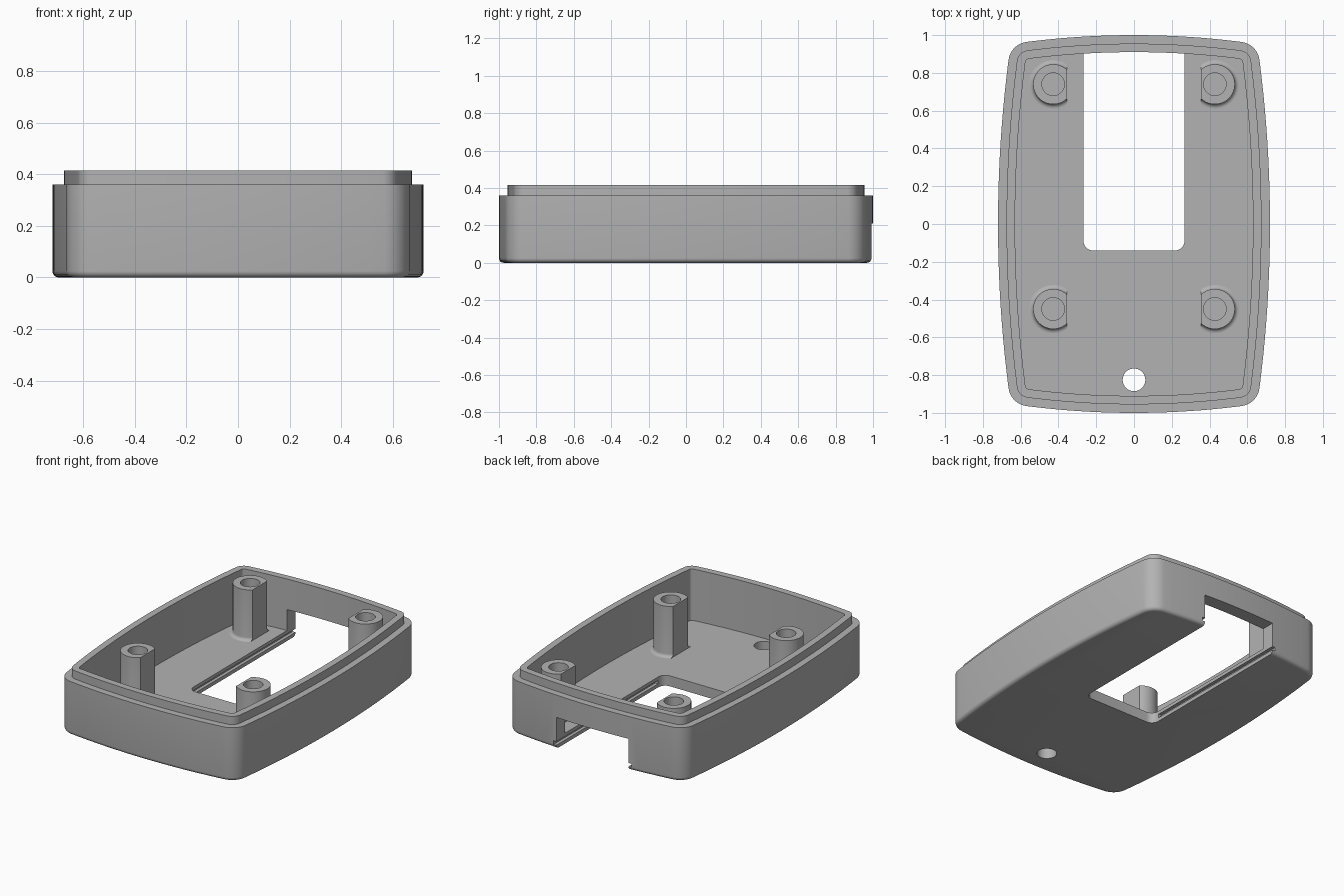
import bpy, bmesh
from math import sin, cos, pi, sqrt, atan2, radians
from mathutils import Vector

cube = bpy.data.objects.get("Cube")
if cube:
    bpy.data.objects.remove(cube, do_unlink=True)

grey = bpy.data.materials.new("grey plastic")
grey.use_nodes = True
COLOUR = (0.45, 0.45, 0.45, 1)
grey.diffuse_color = COLOUR
grey.node_tree.nodes["Principled BSDF"].inputs["Base Color"].default_value = COLOUR

HALF_W, HALF_L = 0.72, 1.0
SIDE_R, END_R, CORNER_R = 6.8, 4.5, 0.11
FLOOR, BODY_TOP, LIP_TOP = 0.07, 0.36, 0.415


def outline(inset):
    """Bulged rectangle with rounded corners, moved inwards by inset."""
    sx, ey = HALF_W - SIDE_R, HALF_L - END_R
    cx, cy = 0.55, 0.85
    for _ in range(30):
        cx = sx + sqrt((SIDE_R - CORNER_R) ** 2 - cy * cy)
        cy = ey + sqrt((END_R - CORNER_R) ** 2 - cx * cx)
    a, b = atan2(cy, cx - sx), atan2(cy - ey, cx)
    arcs = [(sx, 0, SIDE_R, 0, a, 10), (cx, cy, CORNER_R, a, b, 10), (0, ey, END_R, b, pi / 2, 10)]
    quarter = []
    for ox, oy, r, t0, t1, n in arcs:
        for i in range(n):
            t = t0 + (t1 - t0) * i / n
            quarter.append((ox + (r - inset) * cos(t), oy + (r - inset) * sin(t)))
    top = (0, HALF_L - inset)
    right_to_top = quarter + [top]
    top_to_left = [(-x, y) for x, y in reversed(quarter)]
    half = right_to_top + top_to_left
    return half + [(-x, -y) for x, y in half[1:-1]]


def circle(r, n=40):
    return [(r * cos(2 * pi * i / n), r * sin(2 * pi * i / n)) for i in range(n)]


def loft(rings):
    """Closed solid through a list of (points, z) rings."""
    bm = bmesh.new()
    loops = [[bm.verts.new((x, y, z)) for x, y in pts] for pts, z in rings]
    for lo, hi in zip(loops, loops[1:]):
        for i in range(len(lo)):
            j = (i + 1) % len(lo)
            bm.faces.new((lo[i], lo[j], hi[j], hi[i]))
    bm.faces.new(loops[0][::-1])
    bm.faces.new(loops[-1])
    bmesh.ops.recalc_face_normals(bm, faces=bm.faces[:])
    return bm


def make(name, bm, loc=(0, 0, 0)):
    mesh = bpy.data.meshes.new(name)
    bm.to_mesh(mesh)
    bm.free()
    mesh.materials.append(grey)
    ob = bpy.data.objects.new(name, mesh)
    ob.location = loc
    bpy.context.collection.objects.link(ob)
    return ob


def smooth(ob):
    bpy.ops.object.select_all(action='DESELECT')
    ob.select_set(True)
    bpy.context.view_layer.objects.active = ob
    bpy.ops.object.shade_smooth_by_angle(angle=radians(30))


def cut(target, name, rings, loc=(0, 0, 0)):
    cutter = make(name, loft(rings), loc)
    bpy.context.view_layer.objects.active = target
    mod = target.modifiers.new(name, 'BOOLEAN')
    mod.operation, mod.solver, mod.object = 'DIFFERENCE', 'EXACT', cutter
    bpy.ops.object.select_all(action='DESELECT')
    target.select_set(True)
    bpy.ops.object.modifier_apply(modifier=mod.name)
    bpy.data.objects.remove(cutter, do_unlink=True)


def slot(half_w, front, r=0.0):
    """Slot outline with rounded front corners, open past the back wall."""
    pts = [(half_w, 1.2), (-half_w, 1.2)]
    if not r:
        return pts + [(-half_w, front), (half_w, front)]
    for ox, start in ((r - half_w, pi), (half_w - r, 1.5 * pi)):
        for i in range(9):
            t = start + i * pi / 16
            pts.append((ox + r * cos(t), front + r + r * sin(t)))
    return pts


# Shell: rounded bottom edge, outer wall, stepped lip, inner wall and floor
EDGE = 0.025
profile = [(EDGE * (1 - sin(t)), EDGE * (1 - cos(t))) for t in [i * pi / 10 for i in range(6)]]
profile += [(0, BODY_TOP), (0.045, BODY_TOP), (0.045, LIP_TOP), (0.09, LIP_TOP), (0.09, FLOOR)]
shell = make("case_shell", loft([(outline(d), z) for d, z in profile]))

# Slot through the floor and back wall, with side grooves
opening = slot(0.267, -0.14, 0.05)
cut(shell, "slot_cutter", [(opening, -0.1), (opening, 0.21)])
groove = slot(0.288, -0.085)
cut(shell, "groove_cutter", [(groove, 0.024), (groove, 0.048)])

# Round hole in the floor near the front
cut(shell, "hole_cutter", [(circle(0.06), -0.1), (circle(0.06), 0.2)], (0, -0.825, 0))
smooth(shell)

# Screw posts: flared foot, blind hole, flat inner side
POST_R, FLARE = 0.106, 0.022
foot = [(POST_R + FLARE * (1 - sin(t)), FLOOR + FLARE * (1 - cos(t)))
        for t in [i * pi / 10 for i in range(6)]]
post_profile = [(POST_R + FLARE, FLOOR - 0.02)] + foot
post_profile += [(POST_R, 0.41), (0.06, 0.41), (0.06, 0.16)]
for side, side_name in ((1, "left"), (-1, "right")):
    for y, end_name in ((0.74, "back"), (-0.45, "front")):
        bm = loft([(circle(r), z) for r, z in post_profile])
        res = bmesh.ops.bisect_plane(bm, geom=bm.verts[:] + bm.edges[:] + bm.faces[:],
                                     plane_co=Vector((-side * 0.072, 0, 0)),
                                     plane_no=Vector((-side, 0, 0)), clear_outer=True)
        rim = [e for e in res["geom_cut"] if isinstance(e, bmesh.types.BMEdge)]
        bmesh.ops.holes_fill(bm, edges=rim)
        bmesh.ops.recalc_face_normals(bm, faces=bm.faces[:])
        smooth(make(f"{end_name}_{side_name}_screw_post", bm, (side * 0.428, y, 0)))
